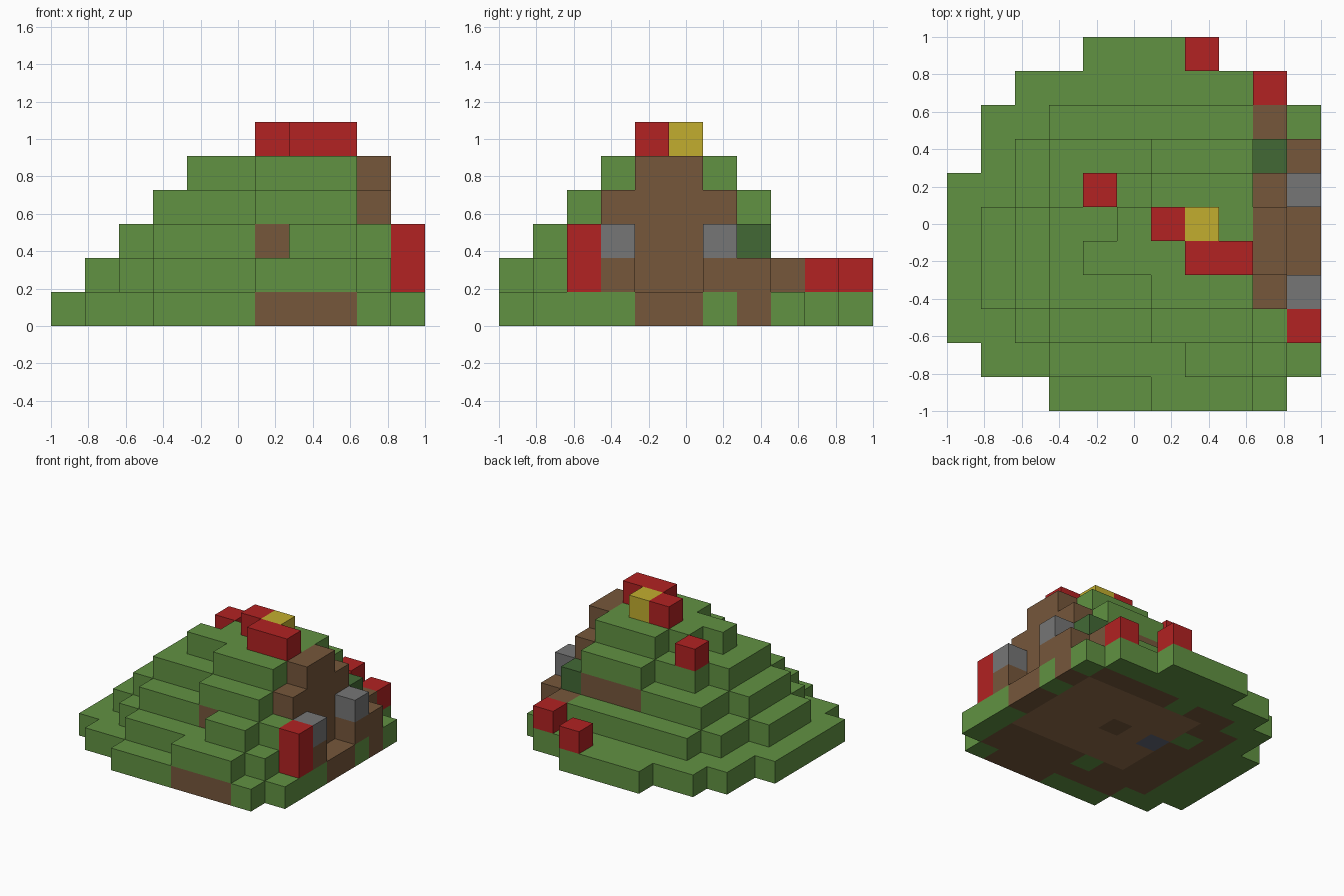
import bpy
import bmesh
import math
from mathutils import Vector

if "Cube" in bpy.data.objects:
    bpy.data.objects.remove(bpy.data.objects["Cube"], do_unlink=True)

N = 11            # blocks along each side
S = 2 / N         # block size


def linear(c):
    c /= 255
    return c / 12.92 if c <= 0.04045 else ((c + 0.055) / 1.055) ** 2.4


def material(name, rgb):
    mat = bpy.data.materials.new(name)
    col = [linear(c) for c in rgb] + [1]
    mat.use_nodes = True
    mat.diffuse_color = col
    mat.node_tree.nodes["Principled BSDF"].inputs["Base Color"].default_value = col
    return mat


MATS = {
    "grass": material("grass green", (97, 146, 66)),
    "leaf": material("dark leaf green", (66, 105, 53)),
    "wood": material("brown wood", (118, 87, 59)),
    "plank": material("light brown plank", (146, 109, 75)),
    "red": material("red", (178, 34, 34)),
    "yellow": material("yellow", (194, 174, 47)),
    "stone": material("grey stone", (118, 118, 118)),
    "slate": material("blue grey slate", (98, 104, 120)),
}

blocks = {}       # (column, row, level) -> (part, material)


def fill(part, mat, level, rows, first, last, top=None):
    """Fill a run of blocks; later runs replace earlier ones."""
    for k in range(level, (level if top is None else top) + 1):
        for j in range(rows[0], rows[-1] + 1):
            for i in range(first, last + 1):
                blocks[i, j, k] = (part, mat)


# Grassy mound: per level, runs of (rows, first column, last column)
MOUND = [
    [((0,), 3, 9), ((1,), 1, 10), ((2, 6), 0, 10), ((7, 8), 1, 10),
     ((9,), 2, 9), ((10,), 4, 7)],
    [((0,), 6, 8), ((1,), 3, 9), ((2,), 2, 9), ((3, 5), 1, 9),
     ((6, 7), 2, 9), ((8,), 3, 8)],
    [((1,), 7, 8), ((2,), 3, 9), ((3, 5), 2, 8), ((6, 7), 3, 8)],
    [((2,), 6, 8), ((3, 5), 3, 8), ((6,), 4, 8), ((7,), 6, 8)],
    [((3,), 6, 8), ((4,), 4, 8), ((5,), 5, 8), ((6,), 6, 8)],
]
for level, runs in enumerate(MOUND):
    for rows, first, last in runs:
        fill("mound", "grass", level, rows, first, last)

# Earth under the mound, with a plank floor and a slate hearth
fill("earth_base", "wood", 0, (0,), 6, 8)
fill("earth_base", "wood", 0, (1,), 3, 9)
fill("earth_base", "wood", 0, (2, 7), 2, 9)
fill("earth_base", "wood", 0, (8,), 3, 9)
for i, j in ((5, 2), (3, 6), (5, 8)):
    fill("mound", "grass", 0, (j,), i, i)
fill("plank_floor", "plank", 0, (3, 7), 4, 9)
fill("floor_post", "wood", 0, (5,), 6, 6)
fill("hearth", "slate", 0, (5,), 4, 4)

# Wooden house front on the right, stepped to a gable
fill("house_front", "wood", 1, (3, 6), 9, 9, top=3)
fill("house_front", "wood", 4, (4, 5), 9, 9)
fill("doorstep", "wood", 0, (4, 5), 10, 10)

# Beams showing through the mound
for row in (2, 7):
    fill("wall_beam", "wood", 2, (row,), 6, 8)

# Porch pillars either side of the door, capped with stone
for row in (3, 6):
    fill("porch_pillar", "wood", 1, (row,), 10, 10)
    fill("pillar_cap", "stone", 2, (row,), 10, 10)

# Side bench and bush
fill("side_bench", "wood", 0, (7,), 10, 10, top=1)
fill("side_bench", "wood", 1, (8,), 9, 9)
fill("bush", "leaf", 2, (7,), 9, 9)

# Flowers on the ground and on the roof
fill("tall_flower", "red", 1, (2,), 10, 10, top=2)
fill("ground_flowers", "red", 1, (9,), 9, 9)
fill("ground_flowers", "red", 1, (10,), 7, 7)
fill("ledge_flower", "red", 4, (6,), 4, 4)
fill("roof_flowers", "red", 5, (5,), 6, 6)
fill("roof_flowers", "red", 5, (4,), 7, 8)
fill("roof_yellow_flower", "yellow", 5, (5,), 7, 7)


def build(part):
    """Make one object from the exposed block faces of a part."""
    cells = [c for c, v in blocks.items() if v[0] == part]
    mat = MATS[blocks[cells[0]][1]]
    bm = bmesh.new()
    for cell in cells:
        centre = Vector(cell) + Vector((0.5, 0.5, 0.5))
        for axis in range(3):
            for sign in (-1, 1):
                n = Vector((0, 0, 0))
                n[axis] = sign
                near = tuple(int(c + d) for c, d in zip(cell, n))
                if near in blocks:
                    continue
                u = Vector((0, 0, 0))
                u[(axis + 1) % 3] = 0.5
                w = n.cross(u)
                mid = centre + n / 2
                corners = (mid - u - w, mid + u - w, mid + u + w, mid - u + w)
                bm.faces.new([bm.verts.new(
                    ((p.x - N / 2) * S, (p.y - N / 2) * S, p.z * S))
                    for p in corners])
    if not bm.faces:
        bm.free()
        return
    bmesh.ops.remove_doubles(bm, verts=bm.verts[:], dist=S / 100)
    bmesh.ops.dissolve_limit(bm, angle_limit=math.radians(1),
                             verts=bm.verts[:], edges=bm.edges[:])
    mesh = bpy.data.meshes.new(part)
    bm.to_mesh(mesh)
    bm.free()
    mesh.materials.append(mat)
    bpy.context.collection.objects.link(bpy.data.objects.new(part, mesh))


for part in dict.fromkeys(v[0] for v in blocks.values()):
    build(part)
